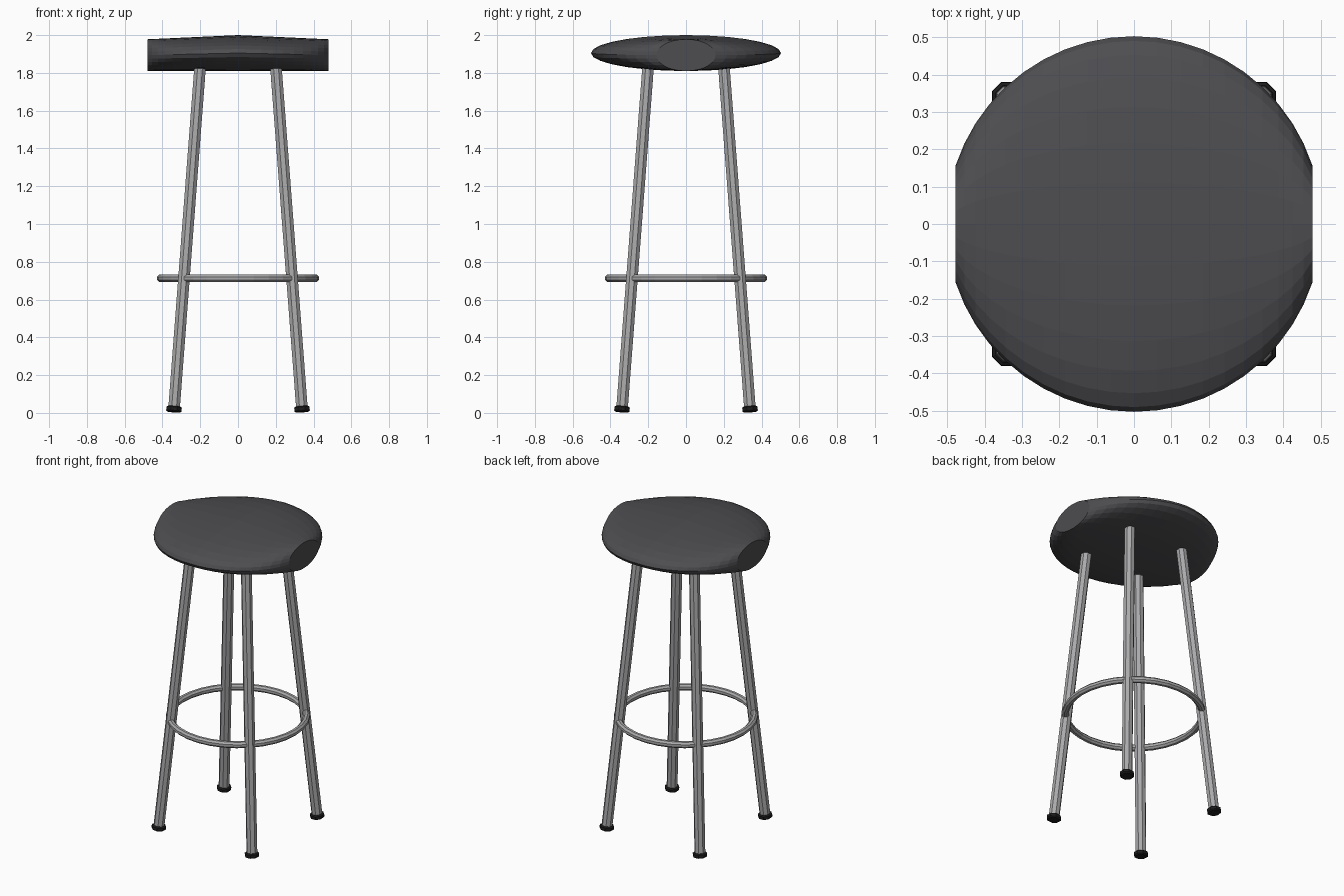
import bpy, bmesh, math
from mathutils import Vector

cube = bpy.data.objects.get("Cube")
if cube:
    bpy.data.objects.remove(cube, do_unlink=True)


def material(name, rgb):
    m = bpy.data.materials.new(name)
    m.use_nodes = True
    m.diffuse_color = (*rgb, 1)
    m.node_tree.nodes["Principled BSDF"].inputs["Base Color"].default_value = (*rgb, 1)
    return m


charcoal = material("charcoal_cushion", (0.075, 0.075, 0.082))
steel = material("brushed_steel", (0.4, 0.4, 0.41))
rubber = material("black_rubber", (0.012, 0.012, 0.012))


def finish(name, bm, mat):
    bmesh.ops.recalc_face_normals(bm, faces=bm.faces)
    mesh = bpy.data.meshes.new(name)
    bm.to_mesh(mesh)
    bm.free()
    mesh.materials.append(mat)
    obj = bpy.data.objects.new(name, mesh)
    bpy.context.collection.objects.link(obj)
    return obj


def loft(bm, rings, closed=False):
    """Skin a list of vertex rings; cap the ends unless the loft is closed."""
    count = len(rings[0])
    pairs = list(zip(rings, rings[1:] + rings[:1])) if closed else list(zip(rings, rings[1:]))
    for a, b in pairs:
        for i in range(count):
            j = (i + 1) % count
            bm.faces.new((a[i], a[j], b[j], b[i]))
    if not closed:
        bm.faces.new(rings[0])
        bm.faces.new(rings[-1])


def rod(name, start, axis, profile, sides, mat):
    """Turned part along an axis; profile holds (distance, radius) pairs."""
    bm = bmesh.new()
    turn = Vector((0, 0, 1)).rotation_difference(axis)
    rings = []
    for dist, rad in profile:
        rings.append([bm.verts.new(start + turn @ Vector((
            rad * math.cos(math.tau * (i + 0.5) / sides),
            rad * math.sin(math.tau * (i + 0.5) / sides), dist)))
            for i in range(sides)])
    loft(bm, rings)
    return finish(name, bm, mat)


# Cushion: oval cross-sections along x, widths following a circle, cut flat at both ends
SEAT_R, SEAT_END, SEAT_BOTTOM = 0.503, 0.478, 1.81
end_angle = math.asin(SEAT_END / SEAT_R)
bm = bmesh.new()
sections, sides = [], 28
for s in range(-10, 11):
    angle = end_angle * s / 10
    x, half_width = SEAT_R * math.sin(angle), SEAT_R * math.cos(angle)
    top = 2.0 - 0.022 * abs(x) / SEAT_END
    mid, half_height = (top + SEAT_BOTTOM) / 2, (top - SEAT_BOTTOM) / 2
    ring = []
    for i in range(sides):
        a = math.tau * i / sides
        ring.append(bm.verts.new((x, half_width * math.cos(a),
                                  mid + half_height * math.sin(a))))
    sections.append(ring)
loft(bm, sections)
finish("seat_cushion", bm, charcoal)

# Splayed tubular legs with rubber feet
for side, sx in (("left", 1), ("right", -1)):
    for end, sy in (("front", -1), ("back", 1)):
        base = Vector((0.34 * sx, 0.34 * sy, 0.005))
        tip = Vector((0.2 * sx, 0.2 * sy, 1.84))
        axis = (tip - base).normalized()
        rod(f"{end}_{side}_leg", base + axis * 0.012, axis,
            [(0, 0.033), ((tip - base).length - 0.012, 0.033)], 8, steel)
        rod(f"{end}_{side}_foot", base, axis,
            [(0, 0.036), (0.006, 0.044), (0.024, 0.044), (0.03, 0.036)], 8, rubber)

# Footrest hoop
bm = bmesh.new()
RING_R, TUBE_R, segments = 0.409, 0.021, 32
rings = []
for s in range(segments):
    u = math.tau * s / segments
    ring = []
    for i in range(8):
        v = math.tau * (i + 0.5) / 8
        r = RING_R + TUBE_R * math.cos(v)
        ring.append(bm.verts.new((r * math.cos(u), r * math.sin(u),
                                  0.712 + TUBE_R * math.sin(v))))
    rings.append(ring)
loft(bm, rings, closed=True)
finish("footrest_ring", bm, steel)
